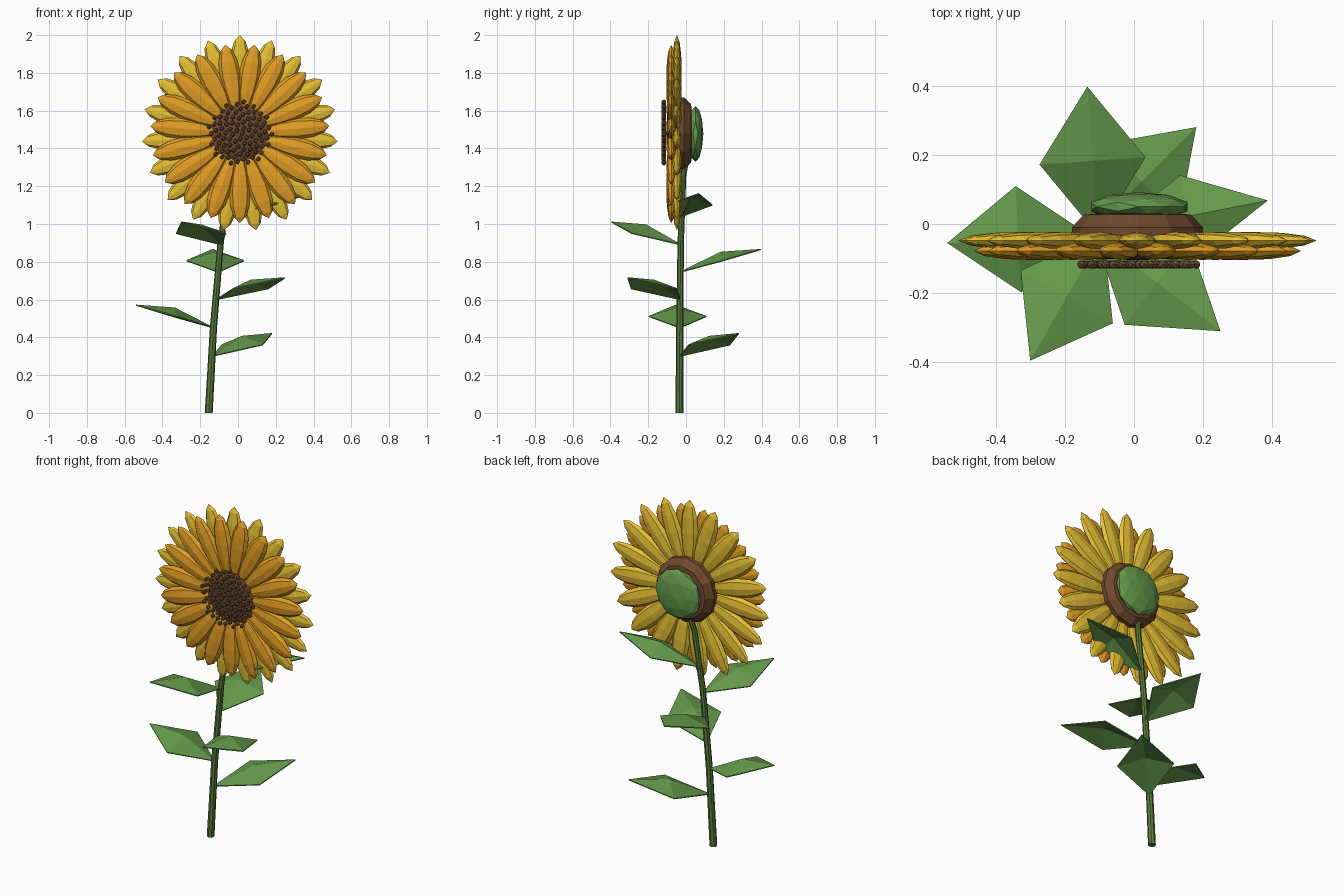
import bpy, bmesh, math
from mathutils import Vector, Matrix

if "Cube" in bpy.data.objects:
    bpy.data.objects.remove(bpy.data.objects["Cube"])

HEAD = Vector((0.01, 0, 1.48))


def mat(name, rgb):
    m = bpy.data.materials.new(name)
    m.diffuse_color = (*rgb, 1)
    m.use_nodes = True
    m.node_tree.nodes["Principled BSDF"].inputs["Base Color"].default_value = m.diffuse_color
    return m


ORANGE = mat("orange", (0.76, 0.34, 0.018))
YELLOW = mat("yellow", (0.80, 0.53, 0.035))
BROWN = mat("brown", (0.16, 0.065, 0.027))
SEED = mat("seed_brown", (0.19, 0.095, 0.045))
LEAF = mat("leaf_green", (0.13, 0.32, 0.07))
STEM = mat("stem_green", (0.10, 0.20, 0.045))


def finish(name, bm, material):
    bmesh.ops.recalc_face_normals(bm, faces=bm.faces)
    me = bpy.data.meshes.new(name)
    bm.to_mesh(me)
    bm.free()
    me.materials.append(material)
    ob = bpy.data.objects.new(name, me)
    bpy.context.collection.objects.link(ob)
    return ob


def loft(bm, rings):
    # Skin consecutive rings of points; a ring of one point is a pole
    loops = [[bm.verts.new(p) for p in r] for r in rings]
    for a, b in zip(loops, loops[1:]):
        n = max(len(a), len(b))
        for i in range(n):
            j = (i + 1) % n
            if len(a) == 1:
                bm.faces.new((a[0], b[i], b[j]))
            elif len(b) == 1:
                bm.faces.new((a[i], a[j], b[0]))
            else:
                bm.faces.new((a[i], a[j], b[j], b[i]))
    for l in (loops[0], loops[-1]):
        if len(l) > 1:
            bm.faces.new(l)


def lathe(bm, profile, sides, m, flat=1.0):
    rings = []
    for r, h in profile:
        n = sides if r > 0 else 1
        rings.append([m @ Vector((r * math.cos(math.tau * i / n),
                                  r * flat * math.sin(math.tau * i / n), h))
                      for i in range(n)])
    loft(bm, rings)


# Two staggered layers of petals
PETAL = [(0, 0), (.5, .07), (.82, .25), (1, .5), (.9, .74), (.56, .91), (0, 1)]


def petals(name, count, offset, y, r0, r1, half_width, half_thick, material):
    bm = bmesh.new()
    prof = [(w * half_width, r0 + t * (r1 - r0)) for w, t in PETAL]
    for k in range(count):
        m = (Matrix.Translation(HEAD + Vector((0, y, 0)))
             @ Matrix.Rotation(math.tau * (k + offset) / count, 4, 'Y'))
        lathe(bm, prof, 8, m, half_thick / half_width)
    finish(name, bm, material)


petals("back_petals", 19, 0, -0.048, 0.13, 0.52, 0.056, 0.025, YELLOW)
petals("front_petals", 19, 0.5, -0.078, 0.13, 0.475, 0.056, 0.026, ORANGE)

# Brown flower disc
bm = bmesh.new()
lathe(bm, [(0, -.105), (.10, -.10), (.16, -.08), (.19, -.04), (.19, -.01),
           (.155, .027), (0, .04)], 12,
      Matrix.Translation(HEAD) @ Matrix.Rotation(-math.pi / 2, 4, 'X'))
finish("flower_disc", bm, BROWN)

# Green cap behind the disc
bm = bmesh.new()
bmesh.ops.create_icosphere(bm, subdivisions=2, radius=1,
                           matrix=Matrix.Translation(HEAD + Vector((0.005, 0.05, -0.003)))
                           @ Matrix.Diagonal((0.147, 0.042, 0.147, 1)))
finish("flower_back_cap", bm, LEAF)

# Seeds in a sunflower spiral
bm = bmesh.new()
N = 90
for k in range(N):
    r = 0.17 * math.sqrt((k + 0.5) / N)
    a = k * math.radians(137.508)
    p = HEAD + Vector((r * math.cos(a), -0.117, r * math.sin(a)))
    bmesh.ops.create_icosphere(bm, subdivisions=1, radius=0.0135,
                               matrix=Matrix.Translation(p))
finish("seeds", bm, SEED)

# Leaning stem
PATH = [(-.155, -.035, 0, .021), (-.13, -.033, .45, .019), (-.092, -.028, .9, .017),
        (-.045, -.015, 1.25, .016), (0, .02, 1.45, .015)]
bm = bmesh.new()
loft(bm, [[(x + r * math.cos(math.tau * i / 8), y + r * math.sin(math.tau * i / 8), z)
           for i in range(8)] for x, y, z, r in PATH])
finish("stem", bm, STEM)


# Folded diamond leaves with a raised midrib
def leaf(name, base, tip, half_width=0.153):
    base, tip = Vector(base), Vector(tip)
    d = tip - base
    side = Vector((-d.y, d.x, 0)).normalized() * half_width
    mid = base + d * 0.5
    bm = bmesh.new()
    b, t, l, r, c = [bm.verts.new(p) for p in
                     (base, tip, mid + side, mid - side, mid + Vector((0, 0, 0.045)))]
    for f in ((b, r, c), (r, t, c), (t, l, c), (l, b, c)):
        bm.faces.new(f)
    ob = finish(name, bm, LEAF)
    mod = ob.modifiers.new("thickness", 'SOLIDIFY')
    mod.thickness = 0.006
    mod.offset = 0


LEAVES = [((-.135, -.033, .30), (.18, .28, .42)),
          ((-.13, -.033, .45), (-.54, -.055, .57)),
          ((-.115, -.03, .60), (.25, -.31, .715)),
          ((-.105, -.03, .745), (-.135, .397, .865)),
          ((-.09, -.028, .89), (-.30, -.395, 1.01)),
          ((-.072, -.023, 1.04), (.387, .068, 1.16))]
for i, (b, t) in enumerate(LEAVES):
    leaf(f"leaf_{i + 1}", b, t, 0.12 if i == 5 else 0.153)
